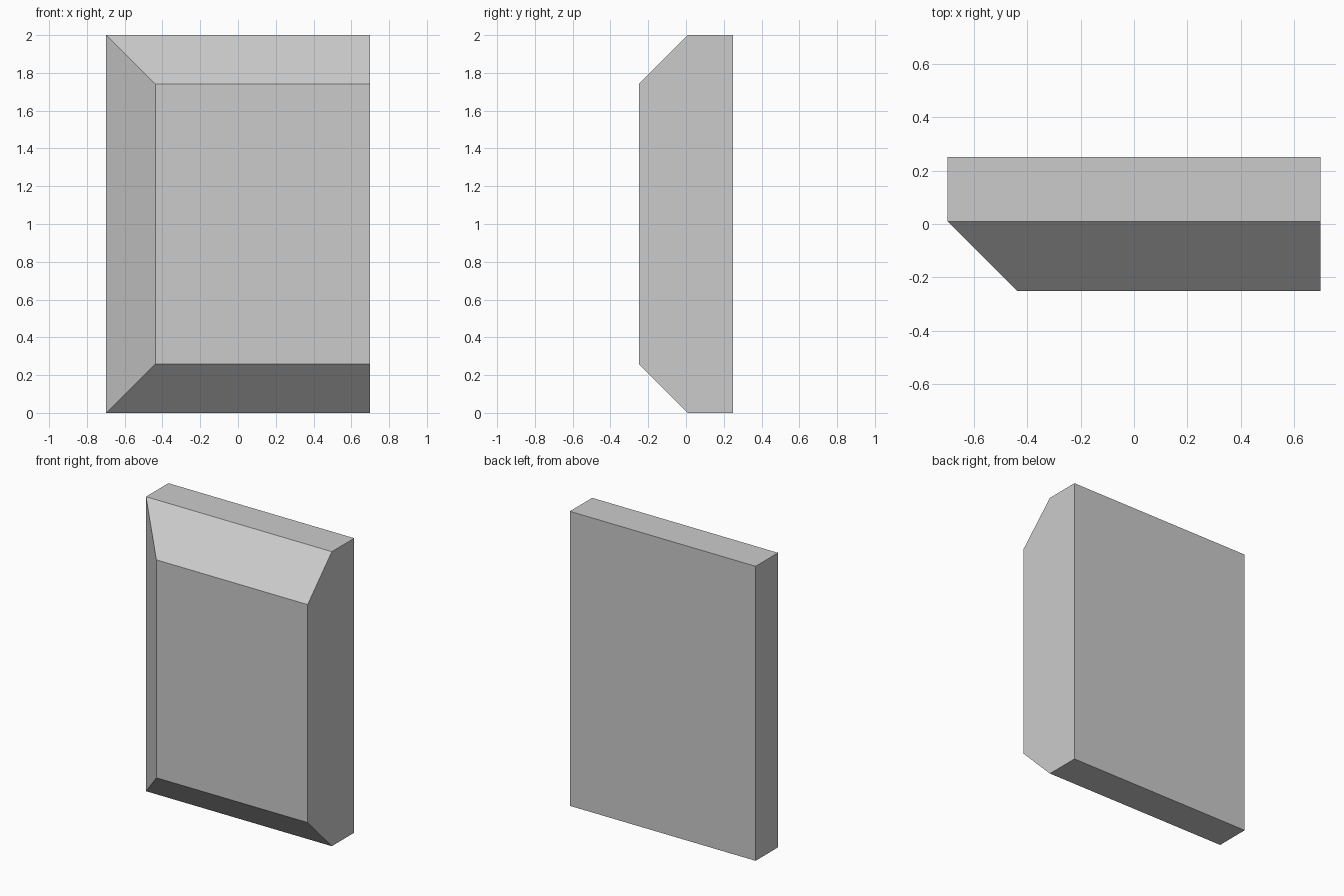
import bpy
import bmesh
from mathutils import Matrix

if "Cube" in bpy.data.objects:
    bpy.data.objects.remove(bpy.data.objects["Cube"])

WIDTH, DEPTH, HEIGHT, CHAMFER = 1.396, 0.5, 2.0, 0.26

bm = bmesh.new()

# Back slab: the square-edged part of the panel
slab_depth = DEPTH - CHAMFER
bmesh.ops.create_cube(
    bm, size=1,
    matrix=Matrix.Translation((0, (DEPTH - slab_depth) / 2, HEIGHT / 2))
    @ Matrix.Diagonal((WIDTH, slab_depth, HEIGHT, 1)))

# Front: extrude forward, sloping in at the left, top and bottom; right stays flush
front = min(bm.faces, key=lambda f: f.calc_center_median().y)
ext = bmesh.ops.extrude_discrete_faces(bm, faces=[front])
for v in ext["faces"][0].verts:
    v.co.y -= CHAMFER
    v.co.z += CHAMFER if v.co.z < HEIGHT / 2 else -CHAMFER
    if v.co.x < 0:
        v.co.x += CHAMFER

# Merge the flush right side into one flat face
bmesh.ops.dissolve_limit(bm, angle_limit=0.01, verts=bm.verts, edges=bm.edges)
bmesh.ops.recalc_face_normals(bm, faces=bm.faces)

mesh = bpy.data.meshes.new("chamfered_panel")
bm.to_mesh(mesh)
bm.free()
panel = bpy.data.objects.new("chamfered_panel", mesh)
bpy.context.collection.objects.link(panel)
